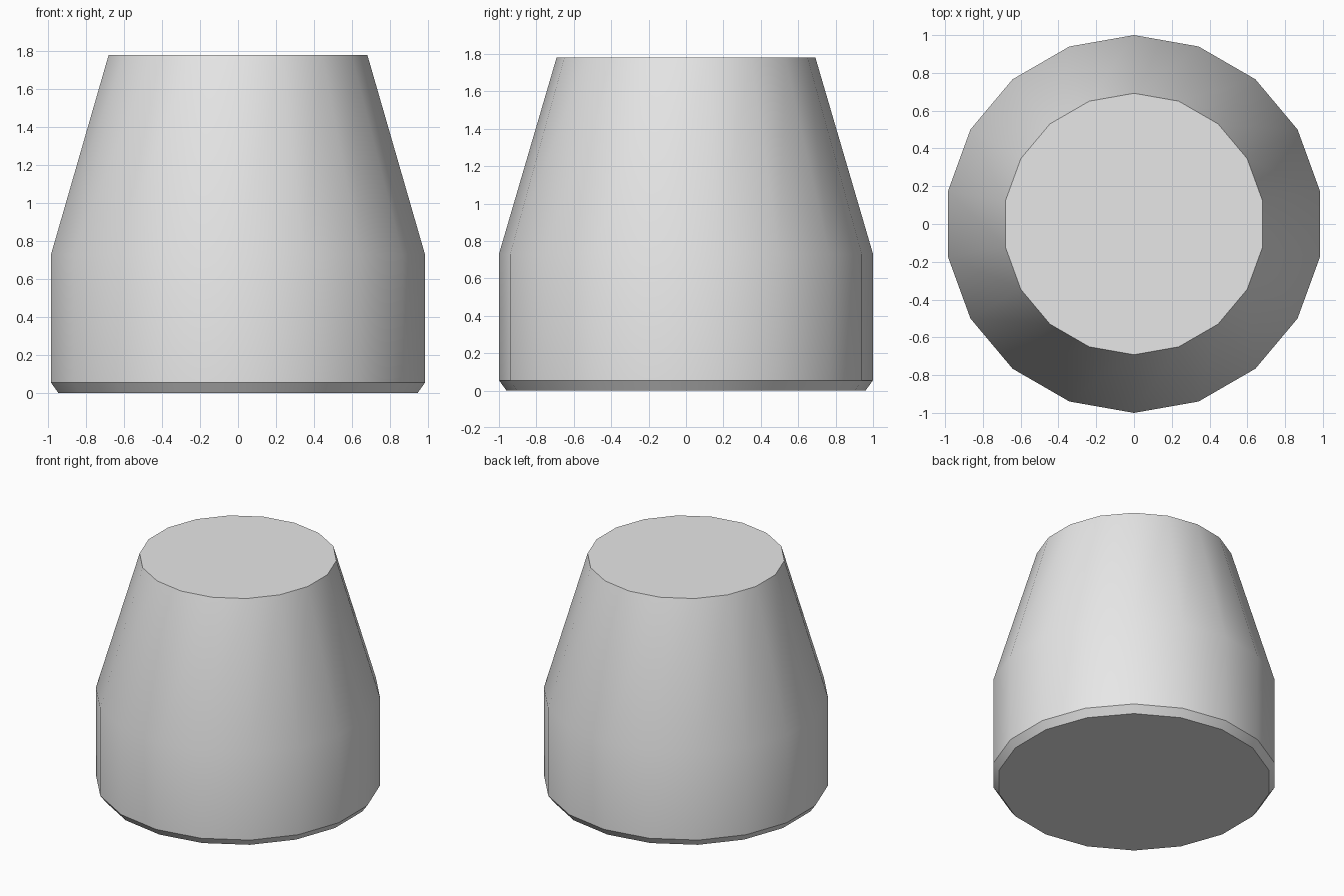
import bpy
import bmesh
import math

cube = bpy.data.objects.get("Cube")
if cube:
    bpy.data.objects.remove(cube, do_unlink=True)

SIDES = 18
# (radius, height) from the base chamfer up to the tapered top
PROFILE = [(0.96, 0.0), (1.0, 0.055), (1.0, 0.73), (0.692, 1.78)]

# Plain grey material
grey = bpy.data.materials.new("light_grey")
grey.use_nodes = True
colour = (0.8, 0.8, 0.8, 1.0)
grey.diffuse_color = colour
for node in grey.node_tree.nodes:
    if node.type == 'BSDF_PRINCIPLED':
        node.inputs["Base Color"].default_value = colour

# Tapered body: rings with a corner at the back and the front
bm = bmesh.new()
rings = []
for radius, height in PROFILE:
    ring = []
    for i in range(SIDES):
        a = math.pi / 2 + math.tau * i / SIDES
        ring.append(bm.verts.new((radius * math.cos(a), radius * math.sin(a), height)))
    rings.append(ring)

# Side walls
for low, high in zip(rings, rings[1:]):
    for i in range(SIDES):
        j = (i + 1) % SIDES
        bm.faces.new((low[i], low[j], high[j], high[i]))

# Flat base and top
bm.faces.new(list(reversed(rings[0])))
bm.faces.new(rings[-1])

mesh = bpy.data.meshes.new("tapered_body")
bm.to_mesh(mesh)
bm.free()
mesh.materials.append(grey)
body = bpy.data.objects.new("tapered_body", mesh)
bpy.context.collection.objects.link(body)

# Smooth walls, crisp rims
bpy.ops.object.select_all(action='DESELECT')
body.select_set(True)
bpy.context.view_layer.objects.active = body
bpy.ops.object.shade_smooth_by_angle(angle=math.radians(30))
